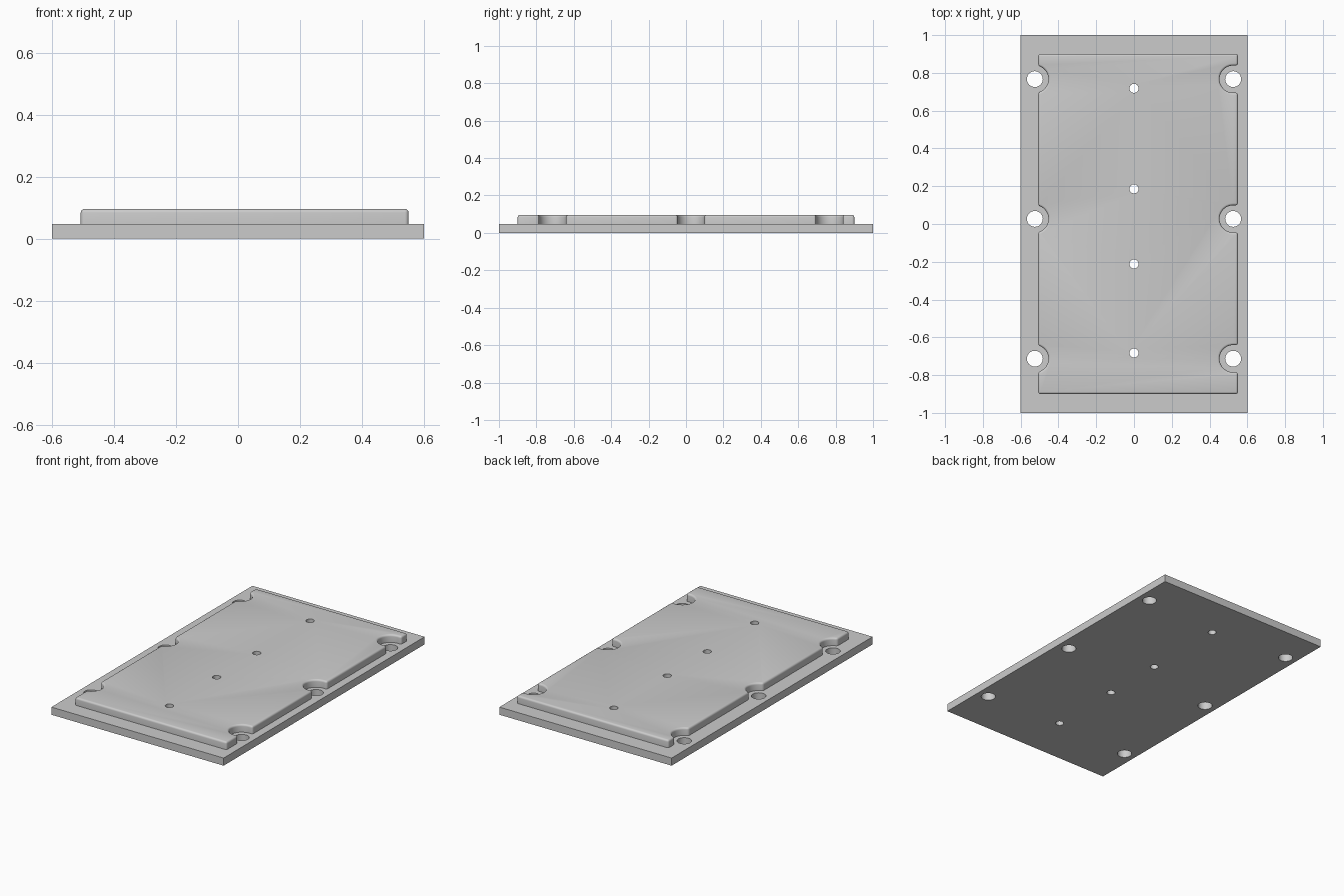
import bpy, bmesh, math

if "Cube" in bpy.data.objects:
    bpy.data.objects.remove(bpy.data.objects["Cube"])

BASE_TOP, PAD_TOP = 0.048, 0.096
PAD_LEFT, PAD_RIGHT, PAD_Y = -0.507, 0.55, 0.9
HOLE_X, HOLE_YS, HOLE_R = 0.525, (-0.713, 0.027, 0.767), 0.042
PIN_YS, PIN_R = (-0.683, -0.212, 0.186, 0.718), 0.024
NOTCH_R, FILLET = 0.072, 0.012

grey = bpy.data.materials.new("plain grey")
grey.diffuse_color = (0.6, 0.6, 0.6, 1)
grey.use_nodes = True
grey.node_tree.nodes["Principled BSDF"].inputs["Base Color"].default_value = grey.diffuse_color


def prism(name, outline, z0, z1, fillet=0):
    """Extrude an outline upward; optionally round its upright corners and top rim."""
    bm = bmesh.new()
    face = bm.faces.new([bm.verts.new((x, y, z0)) for x, y in outline])
    top = bmesh.ops.extrude_face_region(bm, geom=[face], use_keep_orig=True)["geom"]
    bmesh.ops.translate(bm, vec=(0, 0, z1 - z0),
                        verts=[g for g in top if isinstance(g, bmesh.types.BMVert)])
    bmesh.ops.recalc_face_normals(bm, faces=bm.faces)
    if fillet:
        edges = [e for e in bm.edges
                 if max(v.co.z for v in e.verts) > z1 - 1e-5
                 and e.calc_face_angle() > math.radians(40)]
        bmesh.ops.bevel(bm, geom=edges, offset=fillet, offset_type='OFFSET',
                        segments=4, profile=0.5, affect='EDGES')
    mesh = bpy.data.meshes.new(name)
    bm.to_mesh(mesh)
    bm.free()
    mesh.materials.append(grey)
    obj = bpy.data.objects.new(name, mesh)
    bpy.context.collection.objects.link(obj)
    return obj


def circle(cx, cy, r, n=32):
    return [(cx + r * math.cos(2 * math.pi * i / n),
             cy + r * math.sin(2 * math.pi * i / n)) for i in range(n)]


def combine(target, other, operation):
    mod = target.modifiers.new("combine", 'BOOLEAN')
    mod.operation, mod.solver, mod.object = operation, 'EXACT', other
    bpy.context.view_layer.objects.active = target
    bpy.ops.object.modifier_apply(modifier=mod.name)
    bpy.data.objects.remove(other)


# Raised pad outline, counter-clockwise, with three notches down each long side
outline = [(PAD_LEFT, -PAD_Y), (PAD_RIGHT, -PAD_Y)]
for y in HOLE_YS:
    # right: straight-sided notch ending in a half circle
    arc = [math.radians(270 - 180 * i / 20) for i in range(21)]
    outline.append((PAD_RIGHT, y - NOTCH_R))
    outline += [(HOLE_X + NOTCH_R * math.cos(a), y + NOTCH_R * math.sin(a)) for a in arc]
    outline.append((PAD_RIGHT, y + NOTCH_R))
outline += [(PAD_RIGHT, PAD_Y), (PAD_LEFT, PAD_Y)]
half = math.acos((PAD_LEFT + HOLE_X) / NOTCH_R)
for y in reversed(HOLE_YS):
    # left: plain circular bite
    arc = [half - 2 * half * i / 20 for i in range(21)]
    outline += [(-HOLE_X + NOTCH_R * math.cos(a), y + NOTCH_R * math.sin(a)) for a in arc]

# Base plate with the pad merged on top
plate = prism("mounting_plate", [(-0.6, -1), (0.6, -1), (0.6, 1), (-0.6, 1)], 0, BASE_TOP)
pad = prism("raised_pad", outline, BASE_TOP - 0.02, PAD_TOP, FILLET)
combine(plate, pad, 'UNION')

# Bolt holes along both sides and small pin holes down the middle
for y in HOLE_YS:
    for x in (-HOLE_X, HOLE_X):
        combine(plate, prism("cutter", circle(x, y, HOLE_R), -0.1, 0.2), 'DIFFERENCE')
for y in PIN_YS:
    combine(plate, prism("cutter", circle(0, y, PIN_R), -0.1, 0.2), 'DIFFERENCE')

# Smooth the curved walls and fillets, keep real edges sharp
bpy.ops.object.select_all(action='DESELECT')
plate.select_set(True)
bpy.context.view_layer.objects.active = plate
bpy.ops.object.shade_smooth_by_angle(angle=math.radians(35))
